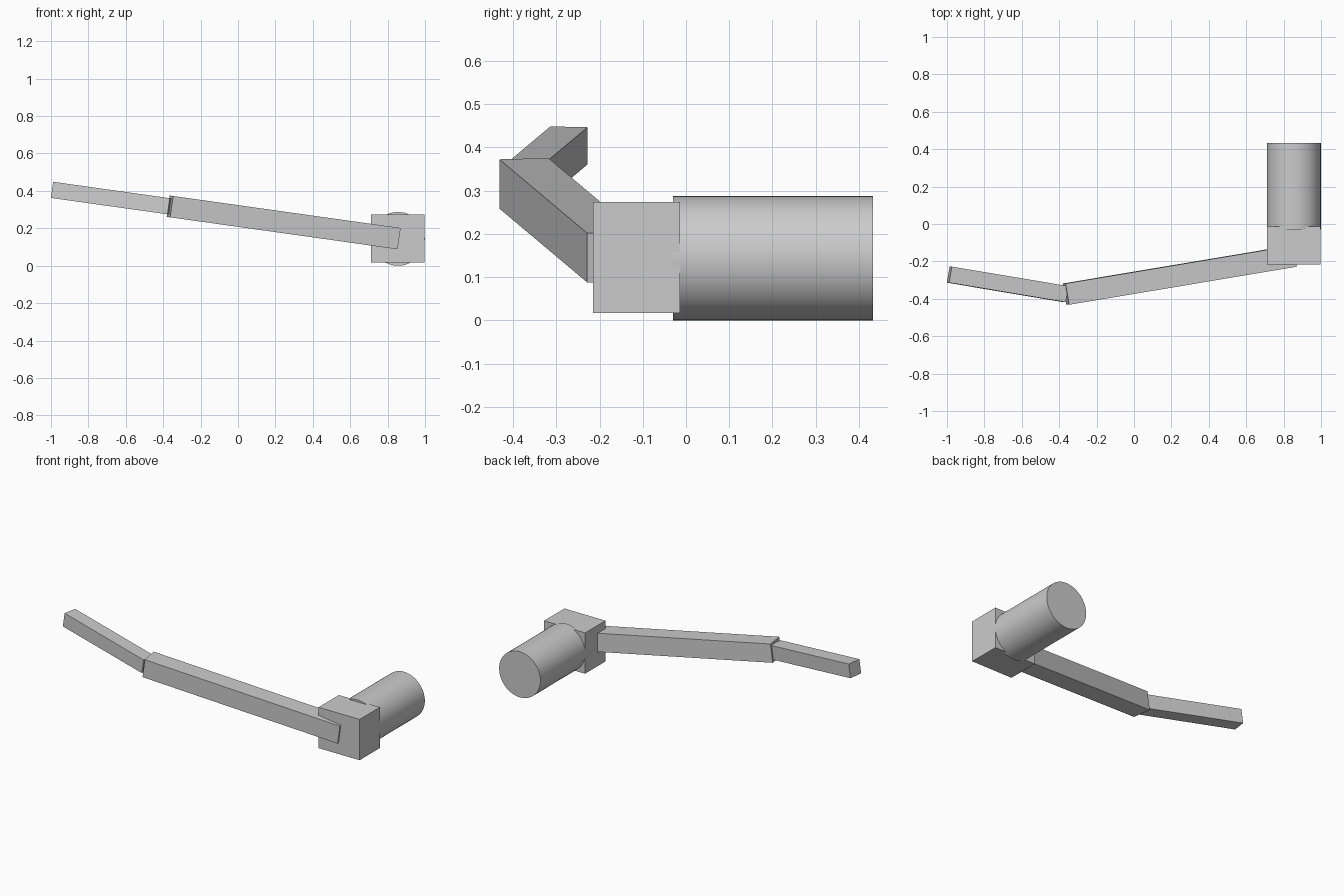
import bpy
from math import radians
from mathutils import Matrix, Vector

if "Cube" in bpy.data.objects:
    bpy.data.objects.remove(bpy.data.objects["Cube"])

grey = bpy.data.materials.new("plain grey")
grey.diffuse_color = (0.6, 0.6, 0.6, 1)
grey.use_nodes = True
grey.node_tree.nodes["Principled BSDF"].inputs["Base Color"].default_value = grey.diffuse_color


def box(name, size, matrix):
    """Box of the given size, placed by a matrix."""
    bpy.ops.mesh.primitive_cube_add(size=1)
    ob = bpy.context.object
    ob.name = name
    ob.data.transform(matrix @ Matrix.Diagonal((*size, 1)))
    ob.data.materials.append(grey)
    return ob


def beam(name, length, thick, end, yaw, side):
    """Square beam starting at an end point and running to local +x or -x."""
    rot = Matrix.Rotation(radians(8), 4, 'Y') @ Matrix.Rotation(radians(yaw), 4, 'Z')
    centre = end + rot @ Vector((side * length / 2, 0, 0))
    return box(name, (length, thick, thick), Matrix.Translation(centre) @ rot)


# Motor cylinder lying along y
bpy.ops.mesh.primitive_cylinder_add(vertices=64, radius=0.1437, depth=0.462,
                                    location=(0.855, 0.2015, 0.1437),
                                    rotation=(radians(90), 0, 0))
motor = bpy.context.object
motor.name = "motor"
motor.data.materials.append(grey)
bpy.ops.object.shade_smooth_by_angle(angle=radians(30))

# Shoulder block in front of the motor
box("shoulder_block", (0.286, 0.202, 0.257),
    Matrix.Translation((0.855, -0.1145, 0.1452)))

# Two arm segments meeting at the elbow
elbow = Vector((-0.364, -0.375, 0.317))
beam("upper_arm", 1.245, 0.115, elbow, 9.4, 1)
beam("forearm", 0.638, 0.087, elbow, -9.4, -1)
